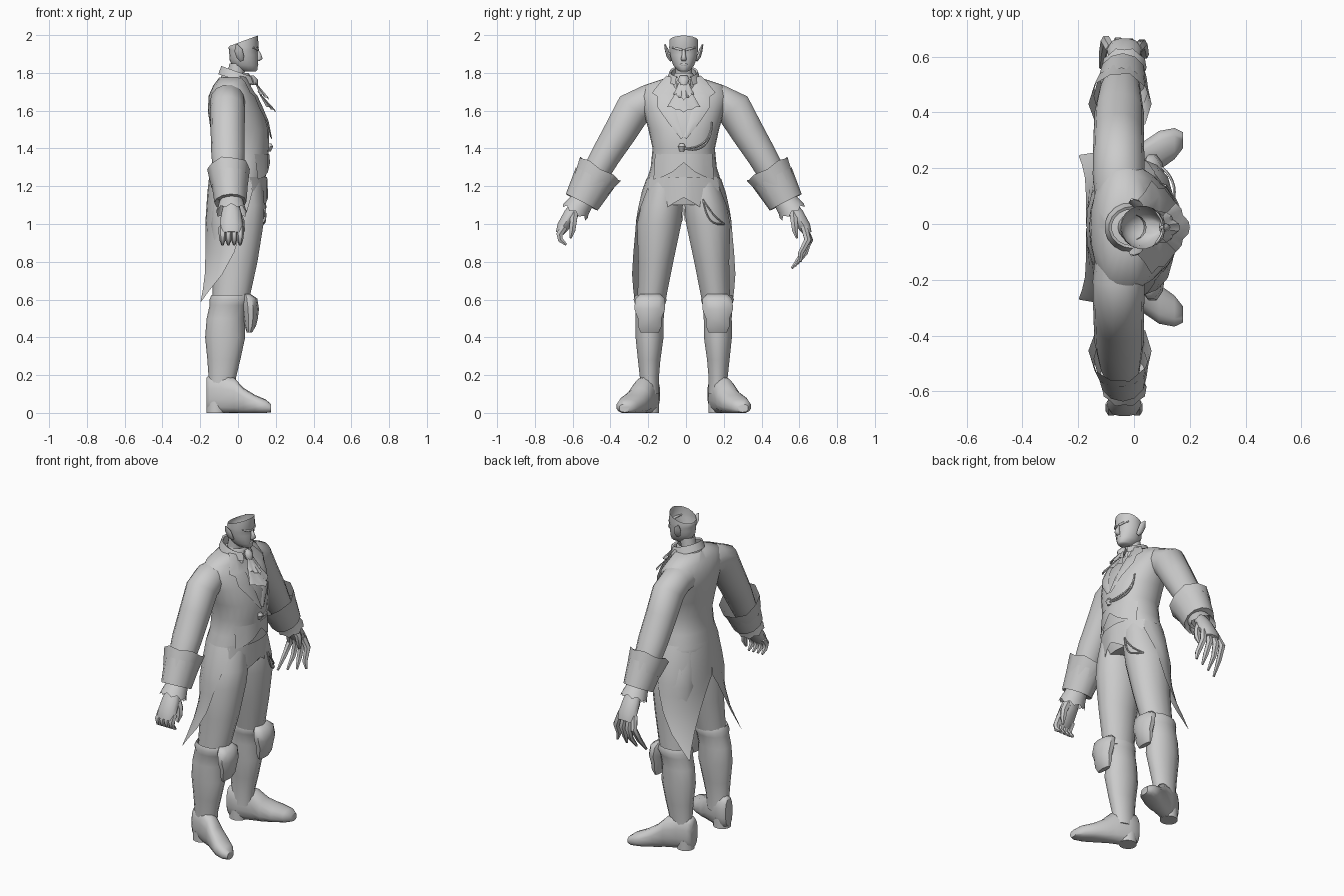
import bpy, bmesh, math
from mathutils import Vector

grey = bpy.data.materials.new("plain_grey")
grey.diffuse_color = (0.6, 0.6, 0.6, 1)


def finish(name, bm, mirror=False, angle=50):
    bmesh.ops.recalc_face_normals(bm, faces=bm.faces)
    me = bpy.data.meshes.new(name)
    bm.to_mesh(me)
    bm.free()
    me.materials.append(grey)
    ob = bpy.data.objects.new(name, me)
    bpy.context.collection.objects.link(ob)
    if mirror:
        ob.modifiers.new("mirror", 'MIRROR').use_axis = (False, True, False)
    bpy.ops.object.select_all(action='DESELECT')
    ob.select_set(True)
    bpy.context.view_layer.objects.active = ob
    bpy.ops.object.shade_smooth_by_angle(angle=math.radians(angle))
    ob.location.y = -.012  # the body stands slightly off the middle of the arm span
    return ob


def skin(rows, closed, caps=(False, False)):
    """Bridge rows of points into a surface."""
    bm = bmesh.new()
    vs = [[bm.verts.new(p) for p in r] for r in rows]
    n = len(rows[0])
    for a, b in zip(vs, vs[1:]):
        for i in range(n if closed else n - 1):
            j = (i + 1) % n
            bm.faces.new((a[i], a[j], b[j], b[i]))
    if caps[0]:
        bm.faces.new(vs[0])
    if caps[1]:
        bm.faces.new(vs[-1])
    return bm


def tube(name, pts, n=14, ref=(1, 0, 0), axis=None, mirror=False, caps=(True, True),
         power=1.0, tilt=0, jag=0, floor=False, angle=50):
    """Loft of ellipses (x, y, z, radius along ref, radius across)."""
    P = [Vector(p[:3]) for p in pts]
    rows = []
    for k, p in enumerate(pts):
        t = Vector(axis) if axis else (P[min(k + 1, len(P) - 1)] - P[max(k - 1, 0)]).normalized()
        a = Vector(ref)
        a = (a - t * a.dot(t)).normalized()
        b = t.cross(a)
        row = []
        for i in range(n):
            w = 2 * math.pi * i / n
            c, s = [math.copysign(abs(f) ** power, f) for f in (math.cos(w), math.sin(w))]
            q = P[k] + a * (p[3] * c) + b * (p[4] * s)
            if k == len(P) - 1:
                q.z += tilt * (q.x - P[k].x)
                q += t * (jag if i % 2 else 0)
            if floor:
                q.z = max(q.z, 0)
            row.append(q)
        rows.append(row)
    return finish(name, skin(rows, True, caps), mirror, angle)


def sheet(name, rows, mirror=False, angle=50):
    return finish(name, skin(rows, False), mirror, angle)


UP = (0, 0, 1)

# torso: z, back x, front x, half width
TORSO = [(1.10, -.13, .125, .15), (1.16, -.155, .14, .205), (1.22, -.155, .145, .2), (1.3, -.135, .15, .175),
         (1.4, -.13, .165, .165), (1.5, -.145, .163, .187), (1.6, -.16, .135, .215),
         (1.68, -.155, .095, .235), (1.735, -.13, .055, .21), (1.775, -.1, .045, .09)]
POW = .92


def surf(y, z, off=.01):
    """Point on the front of the torso."""
    z1 = min(max(z, TORSO[0][0]), TORSO[-1][0] - .001)
    for A, B in zip(TORSO, TORSO[1:]):
        if A[0] <= z1 < B[0]:
            f = (z1 - A[0]) / (B[0] - A[0])
            b, x, w = [A[i] + f * (B[i] - A[i]) for i in (1, 2, 3)]
    k = max(0, 1 - min(1, abs(y) / w) ** (2 / POW)) ** (POW / 2)
    return ((b + x) / 2 + (x - b) / 2 * k + off, y, z)


tube("coat_torso", [((b + f) / 2, 0, z, (f - b) / 2, w) for z, b, f, w in TORSO],
     n=24, axis=UP, power=POW)

# sleeves, cuffs and wrist frills
tube("sleeve", [(-.055, .06, 1.655, .08, .08), (-.055, .19, 1.652, .093, .088), (-.055, .265, 1.61, .092, .1),
                (-.055, .335, 1.49, .09, .09), (-.053, .415, 1.36, .088, .08),
                (-.05, .485, 1.235, .075, .072), (-.04, .55, 1.11, .055, .05)], mirror=True)
tube("cuff_flare", [(-.045, .495, 1.2, .097, .105), (-.05, .445, 1.285, .113, .13)], n=10, mirror=True,
     caps=(False, False), jag=.012)
tube("cuff_band", [(-.045, .47, 1.245, .1, .115), (-.04, .54, 1.115, .085, .095),
                   (-.04, .53, 1.13, .05, .05)], n=12, mirror=True, caps=(False, False))
tube("wrist_frill", [(-.035, .53, 1.13, .06, .06), (-.035, .56, 1.09, .072, .068),
                     (-.035, .572, 1.07, .08, .075)], n=16, mirror=True, caps=(False, False), jag=.018)

# hands: one open, one curled
for side, label in ((1, "open"), (-1, "curled")):
    d = .008 * side
    tube(label + "_palm", [(-.035, side * .55 + d, 1.11, .04, .034), (-.035, side * .59 + d, 1.05, .055, .04),
                           (-.035, side * .632 + d, .985, .062, .034), (-.035, side * .65 + d, .95, .052, .022)], n=10)
    for i in range(4):
        x = -.082 + .031 * i
        fan = (i - 1.5) * .012
        if side > 0:
            path = [(x, .638, .985), (x + fan, .668 - i * .004, .915),
                    (x + fan * 1.5, .642 - abs(i - 1) * .012, .845), (x + fan * 2, .572 + i * .016, .765 + i * .012)]
        else:
            path = [(x, -.632, .985), (x, -.658, .945), (x, -.652, .915), (x, -.622, .89)]
        tube(f"{label}_finger_{i}", [p + (r, r) for p, r in zip(path, (.02, .02, .016, .007))], n=6)
    tube(label + "_thumb", [(-.01, side * .58, 1.065, .024, .024), (.015, side * .585, 1.01, .021, .021),
                            (.018, side * .59, .965, .018, .018), (.012, side * .6, .925, .007, .007)], n=6)

# legs, boots, feet and knee guards
LEG = [(0, .1, 1.22, .13, .09), (0, .115, 1.1, .14, .113), (-.005, .13, 1.0, .14, .12),
       (-.015, .148, .8, .118, .095), (-.04, .172, .58, .095, .075)]
tube("trouser_leg", LEG, axis=UP, mirror=True)
tube("boot_shaft", [(-.04, .178, .59, .085, .07), (-.04, .178, .625, .1, .08), (-.042, .178, .6, .109, .09),
                    (-.05, .178, .57, .1, .08), (-.066, .18, .5, .1, .076), (-.068, .181, .4, .106, .076),
                    (-.075, .183, .28, .087, .061), (-.083, .182, .19, .073, .052), (-.088, .18, .1, .07, .05)],
     axis=UP, mirror=True, caps=(False, True))
tube("boot_foot", [(-.168, .172, .1, .085, .035), (-.15, .174, .1, .1, .05), (-.09, .186, .1, .105, .056),
                   (-.02, .215, .09, .095, .06), (.03, .24, .062, .07, .066), (.09, .275, .045, .05, .072),
                   (.145, .3, .034, .038, .057), (.175, .312, .025, .022, .03)],
     ref=UP, axis=(1, 0, 0), mirror=True, floor=True, power=.85)
tube("boot_heel", [(-.115, .18, 0, .052, .05), (-.115, .18, .06, .052, .05)], axis=UP, mirror=True)
tube("knee_guard", [(.045, .178, .63, .02, .055), (.06, .178, .605, .042, .082), (.067, .18, .55, .044, .086),
                    (.067, .18, .5, .038, .066), (.065, .18, .46, .03, .066), (.06, .18, .425, .014, .05)],
     n=10, axis=UP, mirror=True)

# coat tails: z, start and end angle from the back, radii
TAIL = [(1.24, 0, 118, .154, .198), (1.17, 0, 118, .162, .222), (1.08, 0, 108, .168, .243),
        (1.02, 1, 100, .172, .252), (.95, 12, 94, .176, .258), (.85, 25, 84, .19, .268),
        (.735, 37, 68, .22, .295), (.65, 43, 54, .255, .33), (.59, 46, 47, .285, .355)]
rows = []
for z, a0, a1, rx, ry in TAIL:
    ang = [math.radians(a0 + (a1 - a0) * i / 8) for i in range(9)]
    rows.append([(-rx * math.cos(a), ry * math.sin(a), z) for a in ang])
sheet("coat_tail", rows, mirror=True)


# waistcoat points and the cutaway coat hem above them
def apron(name, edge, top, off):
    low = [surf(y, z, off) for y, z in edge]
    high = [surf(y * .95, top, off * .3) for y, z in edge]
    sheet(name, [high, low], mirror=True)


apron("waistcoat_hem", [(0, 1.14), (.045, 1.115), (.085, 1.09), (.14, 1.14), (.19, 1.18)], 1.25, .025)
apron("coat_front_hem", [(0, 1.325), (.06, 1.275), (.11, 1.25), (.16, 1.235)], 1.37, .016)

# lapels, folded collar and neckcloth
pairs = [((.045, 1.77), (.09, 1.785)), ((.055, 1.73), (.125, 1.75)), ((.055, 1.69), (.168, 1.695)),
         ((.055, 1.68), (.14, 1.675)), ((.05, 1.63), (.14, 1.62)), ((.028, 1.55), (.085, 1.54)),
         ((.002, 1.46), (.015, 1.45))]
sheet("lapel", [[surf(*a, .006), surf((a[0] + b[0]) / 2, (a[1] + b[1]) / 2, .016), surf(*b, .012)]
                for a, b in pairs], mirror=True)
rows = []
for dr, dz in ((.012, -.05), (0, .008), (.01, .014), (.026, -.03)):
    rows.append([(-.005 - (.075 + dr) * math.cos(a), (.065 + dr) * math.sin(a), 1.793 + dz + .03 * math.cos(a))
                 for a in [math.radians(-150 + 20 * i) for i in range(16)]])
sheet("coat_collar", rows)
tube("neck_band", [(0, 0, 1.73, .065, .06), (.005, 0, 1.785, .06, .055), (.005, 0, 1.8, .05, .05)],
     axis=UP, caps=(False, False))
tube("cravat_knot", [(.07, 0, 1.785, .015, .02), (.08, 0, 1.765, .025, .03), (.085, 0, 1.735, .02, .022)],
     n=8, axis=UP)
for k, (x0, z0, x1, z1, w0, w1) in enumerate(((.085, 1.76, .165, 1.655, .02, .055),
                                              (.1, 1.71, .2, 1.59, .035, .088))):
    rows = []
    for f in (0, .4, .75, 1):
        rows.append([(x0 + (x1 - x0) * f + (.008 * f if i % 2 else 0) - .05 * f * abs(i - 4) / 4,
                      (w0 + (w1 - w0) * f) * (i - 4) / 4,
                      z0 + (z1 - z0) * f + .03 * f * abs(i - 4) / 4 + (.008 * f if i % 2 else 0))
                     for i in range(9)])
    sheet(f"cravat_frill_{k}", rows, angle=60)

# button and watch chains
tube("coat_button", [surf(-.01, 1.425, .0) + (.012, .012), surf(-.01, 1.41, .005) + (.016, .02),
                     surf(-.01, 1.385, .0) + (.012, .012)], n=8, axis=UP)
for k, sag in enumerate((.01, .045)):
    tube(f"chest_chain_{k}", [surf(.15 * math.sin(f * math.pi / 2), 1.4 + .14 * f * f - sag * .5 * math.sin(f * math.pi), .006)
                              + (.005, .005) for f in [i / 10 for i in range(11)]], n=5)
    path = []
    for i in range(9):
        f = i / 8
        y = .1 + .115 * f - sag * .4 * math.sin(f * math.pi)
        z = 1.13 - .13 * f - sag * math.sin(f * math.pi)
        path.append((.005 + .14 * math.sqrt(1 - ((y - .125) / .122) ** 2), y, z, .005, .005))
    tube(f"hip_chain_{k}", path, n=5, ref=(1, .3, 0))

# head: open above the slanted brow line
tube("neck", [(-.015, 0, 1.72, .05, .05), (-.01, 0, 1.8, .045, .045), (.0, 0, 1.85, .045, .045)],
     axis=UP, caps=(False, False))
tube("head", [(.065, 0, 1.808, .03, .022), (.05, 0, 1.815, .053, .036), (.037, 0, 1.84, .068, .056),
              (.03, 0, 1.87, .076, .067), (.03, 0, 1.895, .076, .073), (.028, 0, 1.92, .076, .077),
              (.03, 0, 1.935, .08, .078), (.03, 0, 1.97, .075, .077)],
     n=18, axis=UP, caps=(True, False), tilt=.37)
tube("nose", [(.1, 0, 1.925, .008, .007), (.11, 0, 1.895, .014, .01), (.113, 0, 1.875, .018, .015),
              (.104, 0, 1.862, .01, .012)], n=8, axis=UP, angle=80)
tube("lips", [(.097, 0, 1.852, .006, .015), (.099, 0, 1.845, .009, .022), (.096, 0, 1.836, .006, .016)],
     n=8, axis=UP, angle=80)
tube("brow", [(.106, .008, 1.922, .006, .006), (.098, .035, 1.928, .008, .007), (.078, .06, 1.934, .005, .004)],
     n=6, mirror=True, ref=(1, .5, 0), angle=80)
tube("ear", [(.02, .068, 1.865, .01, .006), (.012, .08, 1.885, .02, .01), (.002, .09, 1.92, .022, .01),
             (-.008, .1, 1.95, .005, .004)], n=8, mirror=True)
